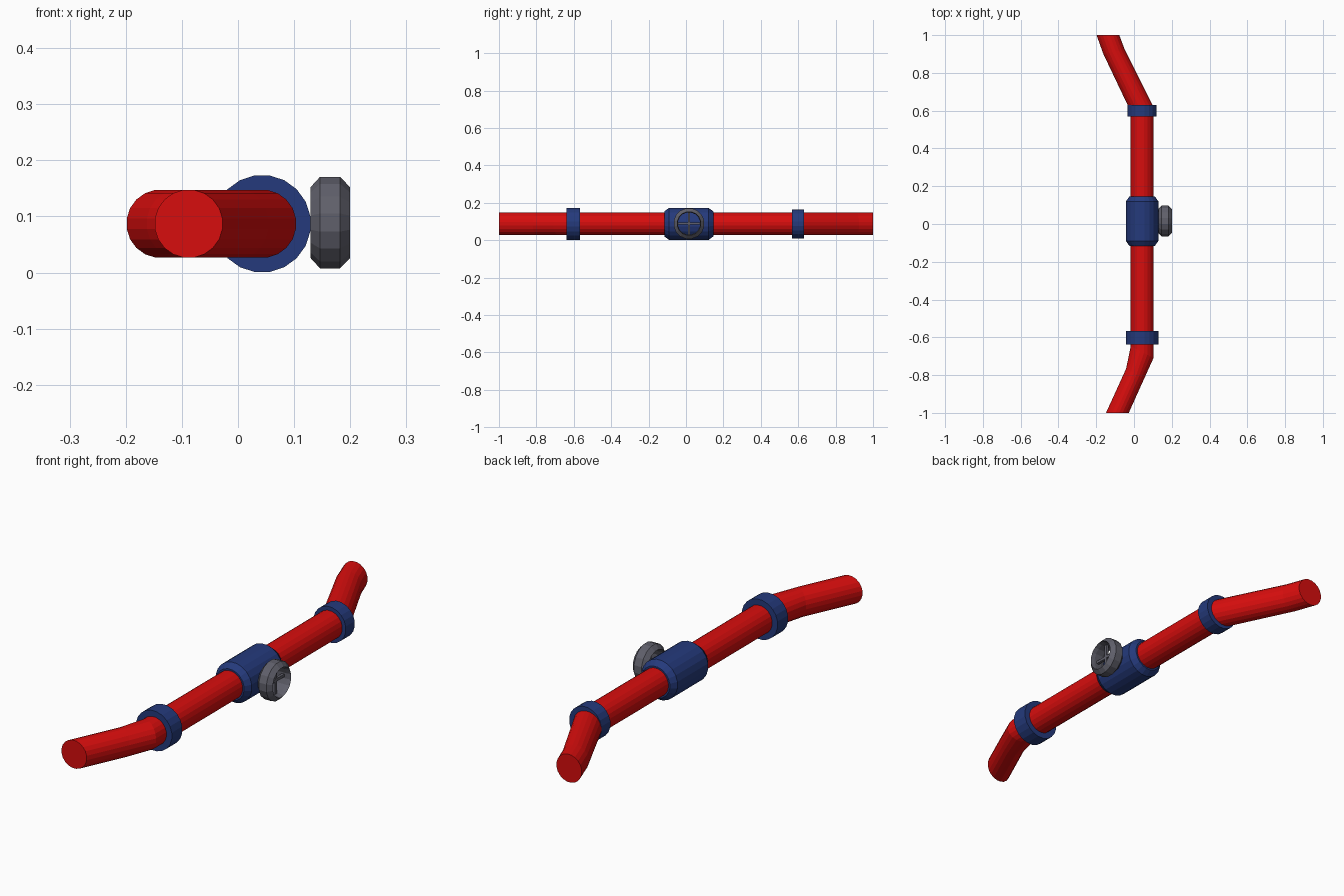
import bpy, bmesh, math
from mathutils import Vector

if "Cube" in bpy.data.objects:
    bpy.data.objects.remove(bpy.data.objects["Cube"])

CX, CZ = 0.043, 0.087      # pipe axis
WY, WZ = 0.016, 0.089      # hand wheel axis


def material(name, rgb):
    m = bpy.data.materials.new(name)
    m.diffuse_color = (*rgb, 1)
    m.use_nodes = True
    m.node_tree.nodes["Principled BSDF"].inputs["Base Color"].default_value = m.diffuse_color
    return m


RED = material("red paint", (0.68, 0.004, 0.004))
BLUE = material("dark blue", (0.018, 0.042, 0.20))
GREY = material("dark grey", (0.115, 0.115, 0.145))


def loft(name, rings, mat, closed=False):
    """Skin a list of point rings; cap the ends or join last to first."""
    bm = bmesh.new()
    vs = [[bm.verts.new(p) for p in r] for r in rings]
    n = len(rings[0])
    pairs = list(zip(vs, vs[1:])) + ([(vs[-1], vs[0])] if closed else [])
    for a, b in pairs:
        for i in range(n):
            j = (i + 1) % n
            bm.faces.new((a[i], a[j], b[j], b[i]))
    if not closed:
        bm.faces.new(vs[0])
        bm.faces.new(vs[-1])
    bmesh.ops.recalc_face_normals(bm, faces=bm.faces)
    me = bpy.data.meshes.new(name)
    bm.to_mesh(me)
    bm.free()
    me.materials.append(mat)
    ob = bpy.data.objects.new(name, me)
    bpy.context.collection.objects.link(ob)
    return ob


def angles(n):
    return [2 * math.pi * (i + 0.5) / n for i in range(n)]


def pipe_ring(left, right, n=20, r=0.061):
    """Cross-section spanning two points of the plan outline."""
    l, q = Vector(left), Vector(right)
    mid, half = (l + q) / 2, (q - l) / 2
    return [(*(mid + half * math.cos(a)), CZ + r * math.sin(a)) for a in angles(n)]


def turned_y(name, profile, mat, n=20):
    """Turned solid along the pipe; profile is (y, radius)."""
    return loft(name, [[(CX + r * math.cos(a), y, CZ + r * math.sin(a))
                        for a in angles(n)] for y, r in profile], mat)


def turned_x(name, profile, mat, n, closed=False):
    """Turned part along the wheel axis; profile is (x, radius)."""
    return loft(name, [[(x, WY + r * math.cos(a), WZ + r * math.sin(a))
                        for a in angles(n)] for x, r in profile], mat, closed)


# pipe with a bend at each end, left and right edges seen from the top
outline = [
    ((-0.149, -1.0), (-0.027, -1.0)),
    ((-0.042, -0.765), (0.054, -0.82)),
    ((-0.018, -0.645), (0.104, -0.71)),
    ((-0.018, 0.595), (0.104, 0.62)),
    ((-0.163, 0.90), (-0.049, 0.925)),
    ((-0.199, 1.0), (-0.077, 1.0)),
]
loft("pipe", [pipe_ring(l, r) for l, r in outline], RED)

# collars and valve body
turned_y("front_collar", [(-0.639, 0.087), (-0.567, 0.087)], BLUE)
turned_y("rear_collar", [(0.568, 0.078), (0.63, 0.078)], BLUE)
turned_y("valve_body", [(-0.116, 0.068), (-0.09, 0.087), (0.12, 0.087), (0.146, 0.068)], BLUE)

# hand wheel: open rim, stem, crossed spokes
turned_x("wheel_rim", [(0.129, 0.064), (0.146, 0.083), (0.182, 0.083),
                       (0.20, 0.064), (0.182, 0.060), (0.146, 0.060)], GREY, 16, True)
turned_x("wheel_stem", [(0.10, 0.010), (0.170, 0.010)], GREY, 8)


def box(name, half, mat):
    (x, y, z) = half
    rings = [[(0.165 + s * x, WY + a * y, WZ + b * z)
              for a, b in ((-1, -1), (1, -1), (1, 1), (-1, 1))] for s in (-1, 1)]
    return loft(name, rings, mat)


box("wheel_spoke_horizontal", (0.006, 0.063, 0.006), GREY)
box("wheel_spoke_vertical", (0.006, 0.006, 0.063), GREY)
